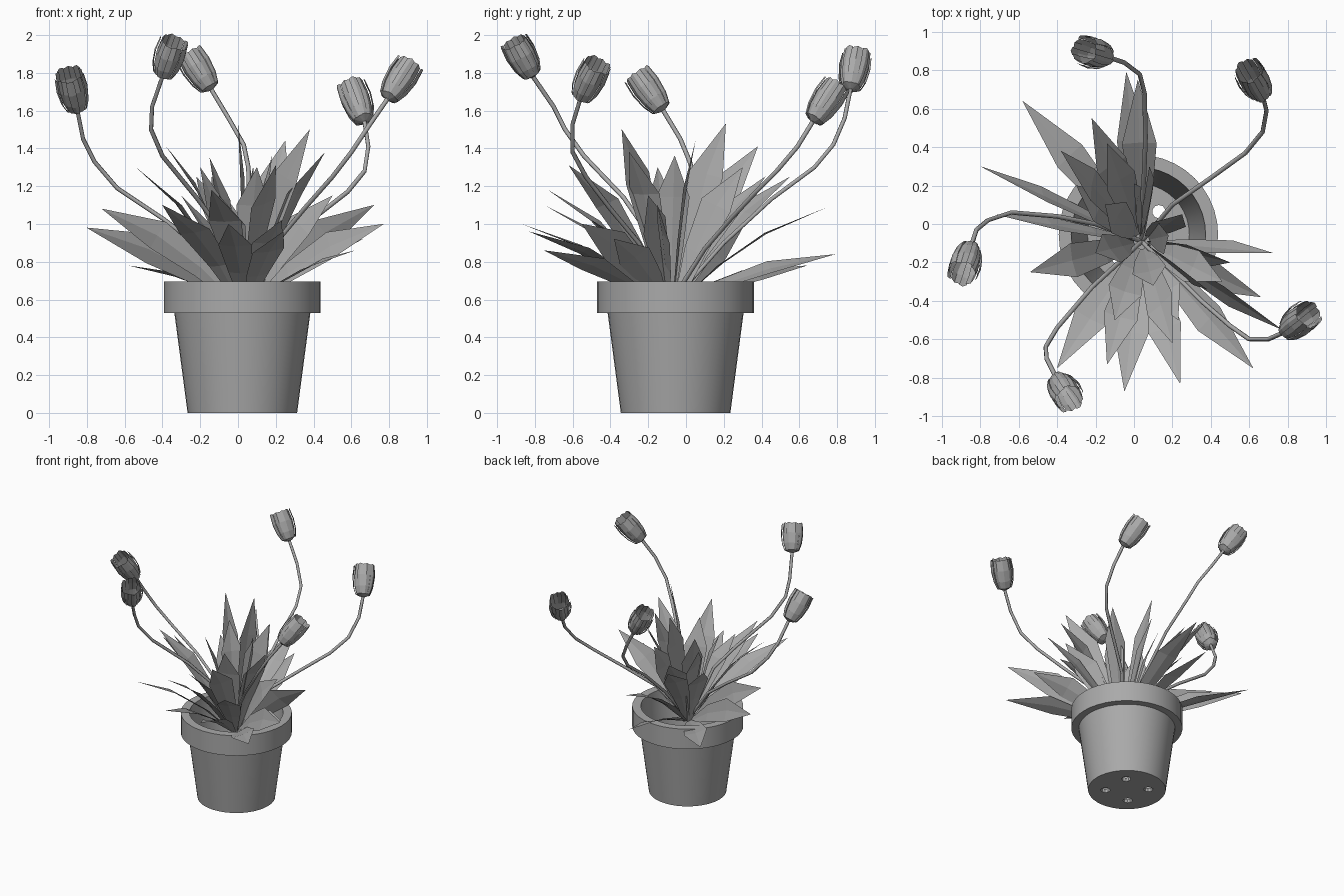
import bpy, bmesh, math
from mathutils import Vector, Quaternion

cube = bpy.data.objects.get("Cube")
if cube:
    bpy.data.objects.remove(cube, do_unlink=True)

grey = bpy.data.materials.new("matte grey")
grey.use_nodes = True
grey.diffuse_color = (0.4, 0.4, 0.4, 1)
grey.node_tree.nodes["Principled BSDF"].inputs["Base Color"].default_value = (0.4, 0.4, 0.4, 1)

CENTRE = Vector((0.023, -0.055, 0))
ROOT = Vector((0.04, -0.09, 0.57))


def add_object(name, data):
    obj = bpy.data.objects.new(name, data)
    bpy.context.collection.objects.link(obj)
    data.materials.append(grey)
    return obj


def from_bmesh(name, bm):
    mesh = bpy.data.meshes.new(name)
    bm.to_mesh(mesh)
    bm.free()
    return add_object(name, mesh)


def add_grid(bm, rows):
    """Skin a list of point rows with quads."""
    verts = [[bm.verts.new(p) for p in row] for row in rows]
    for a, b in zip(verts, verts[1:]):
        for i in range(len(a) - 1):
            bm.faces.new((a[i], a[i + 1], b[i + 1], b[i]))


def lathe(name, profile, sides=40):
    bm = bmesh.new()
    rows = [[(r * math.cos(a), r * math.sin(a), z) for r, z in profile]
            for a in (math.tau * i / sides for i in range(sides + 1))]
    add_grid(bm, rows)
    bmesh.ops.remove_doubles(bm, verts=bm.verts, dist=0.0001)
    bmesh.ops.recalc_face_normals(bm, faces=bm.faces)
    obj = from_bmesh(name, bm)
    obj.location = CENTRE
    return obj


# Hollow pot with a thick rim
pot = lathe("pot", [(0, 0), (0.29, 0), (0.36, 0.53), (0.415, 0.53), (0.415, 0.695),
                    (0.35, 0.695), (0.335, 0.53), (0.265, 0.03), (0, 0.03)])

# Four drainage holes in the pot floor
bm = bmesh.new()
for i in range(4):
    a = math.radians(48 + 90 * i)
    made = bmesh.ops.create_cone(bm, cap_ends=True, segments=10, radius1=0.035, radius2=0.035, depth=0.2)
    bmesh.ops.translate(bm, verts=made["verts"], vec=(0.16 * math.cos(a), 0.16 * math.sin(a), 0.01))
cutter = from_bmesh("hole_cutter", bm)
cutter.location = CENTRE
cutter.hide_render = True
cut = pot.modifiers.new("holes", 'BOOLEAN')
cut.operation = 'DIFFERENCE'
cut.solver = 'EXACT'
cut.object = cutter
bpy.ops.object.select_all(action='DESELECT')
pot.select_set(True)
bpy.context.view_layer.objects.active = pot
bpy.ops.object.shade_smooth_by_angle(angle=math.radians(35))
bpy.ops.object.modifier_apply(modifier="holes")
bpy.data.objects.remove(cutter, do_unlink=True)


# Flower head: ten ridged petals around an open cup
def flower_head(name, base, tip):
    axis = Vector(tip) - Vector(base)
    length = axis.length
    profile = [(0.012, 0), (0.055, 0.07), (0.074, 0.28), (0.084, 0.6), (0.078, 0.9)]
    bm = bmesh.new()
    for i in range(10):
        outer = i % 2 == 0
        scale, half = (1.0, 0.27) if outer else (0.9, 0.42)
        rows = []
        for r, t in profile:
            row = []
            for side in (-1, 0, 1):
                a = math.tau * i / 10 + side * half
                ridge = r * scale * (1.04 if side == 0 else 1)
                rise = 0.03 if side == 0 and t > 0.8 else 0
                row.append((ridge * math.cos(a), ridge * math.sin(a), (t + rise) * length))
            rows.append(row)
        add_grid(bm, rows)
    obj = from_bmesh(name, bm)
    obj.location = base
    obj.rotation_euler = axis.to_track_quat('Z', 'Y').to_euler()


# Stem: a thin faceted tube through a few points
def stem(name, points):
    curve = bpy.data.curves.new(name, 'CURVE')
    curve.dimensions = '3D'
    curve.bevel_depth = 0.012
    curve.bevel_resolution = 1
    line = curve.splines.new('POLY')
    line.points.add(len(points) - 1)
    for p, co in zip(line.points, points):
        p.co = (*co, 1)
    add_object(name, curve)


# Each flower: stem points from the root up, then the head tip
flowers = {
    "left_low": [(-.2, 0, .88), (-.4, .04, 1.03), (-.64, .06, 1.19), (-.76, .02, 1.33),
                 (-.82, -.03, 1.45), (-.85, -.12, 1.6), (-.9, -.27, 1.81)],
    "front_tall": [(-.1, -.22, .98), (-.22, -.33, 1.14), (-.4, -.54, 1.36), (-.46, -.64, 1.5),
                   (-.455, -.7, 1.62), (-.4, -.81, 1.78), (-.33, -.92, 1.98)],
    "back_tall": [(.05, .2, .9), (.06, .45, 1.13), (.055, .68, 1.3), (.03, .78, 1.42),
                  (-.05, .84, 1.56), (-.14, .87, 1.71), (-.27, .91, 1.92)],
    "back_low": [(.2, .1, .87), (.4, .24, 1.03), (.58, .37, 1.17), (.67, .48, 1.28),
                 (.69, .59, 1.41), (.67, .67, 1.54), (.59, .81, 1.75)],
    "right": [(.2, -.25, .9), (.35, -.4, 1.08), (.5, -.53, 1.25), (.6, -.6, 1.38),
              (.7, -.6, 1.53), (.79, -.56, 1.66), (.92, -.46, 1.86)],
}
for name, path in flowers.items():
    stem(name + "_stem", [tuple(ROOT)] + path[:-1])
    flower_head(name + "_flower", path[-2], path[-1])


# Leaf: pointed blade that rises, bends outward and twists about its length
def add_leaf(bm, x, y, z, roll, width):
    tip = Vector((x, y, z))
    out = Vector((x - ROOT.x, y - ROOT.y, 0))
    start = ROOT + out.normalized() * 0.04
    bend = start + out * 0.42 + Vector((0, 0, (z - start.z) * 0.72))
    along = (tip - start).normalized()
    side = Vector((-out.y, out.x, 0)).normalized()
    side.rotate(Quaternion(along, math.radians(roll)))
    crease = along.cross(side)
    rows = []
    for t, w in ((0, 0.2), (0.3, 0.7), (0.62, 1), (1, 0.01)):
        mid = start * (1 - t) ** 2 + bend * 2 * t * (1 - t) + tip * t * t
        edge = side * width * w / 2
        fold = crease * 0.05 * width * w
        rows.append([mid - edge + fold, mid, mid + edge + fold])
    add_grid(bm, rows)


# Leaf tips with the twist of each blade in degrees
low_leaves = [(-.8, .3, .98, 70), (-.58, .64, .78, 15), (-.04, .79, .84, 20), (.02, .75, 1.09, 0),
              (-.72, .05, 1.08, 70), (-.4, -.75, 1.1, 10), (-.14, -.73, 1.18, 0),
              (-.05, -.87, 1, 0), (.24, -.83, .96, 10), (.62, -.75, .86, 20),
              (.66, -.38, .92, 35), (.72, -.15, 1.1, -65), (.77, -.55, 1, 65)]
high_leaves = [(-.54, -.25, 1.3, -5), (.46, -.3, 1.38, 0), (.38, -.34, 1.5, 80),
               (.25, .05, 1.44, 50), (0, .21, 1.53, 75), (-.38, .38, 1.41, 45),
               (-.22, .55, 1.25, 15), (-.14, .42, 1.25, 20), (.2, -.62, 1.31, 30),
               (.5, -.2, 1.15, 60), (.1, -.32, 1.3, 0), (-.2, -.15, 1.3, 20),
               (-.15, .1, 1.35, 20), (.18, -.06, 1.36, 0), (.08, .3, 1.3, 75),
               (-.1, -.5, 1.15, 0), (.23, -.5, 1.02, 0), (-.3, .2, 1.15, 15)]
for name, leaves, width in (("outer_leaves", low_leaves, 0.18), ("inner_leaves", high_leaves, 0.18)):
    bm = bmesh.new()
    for leaf in leaves:
        add_leaf(bm, *leaf, width)
    from_bmesh(name, bm)
